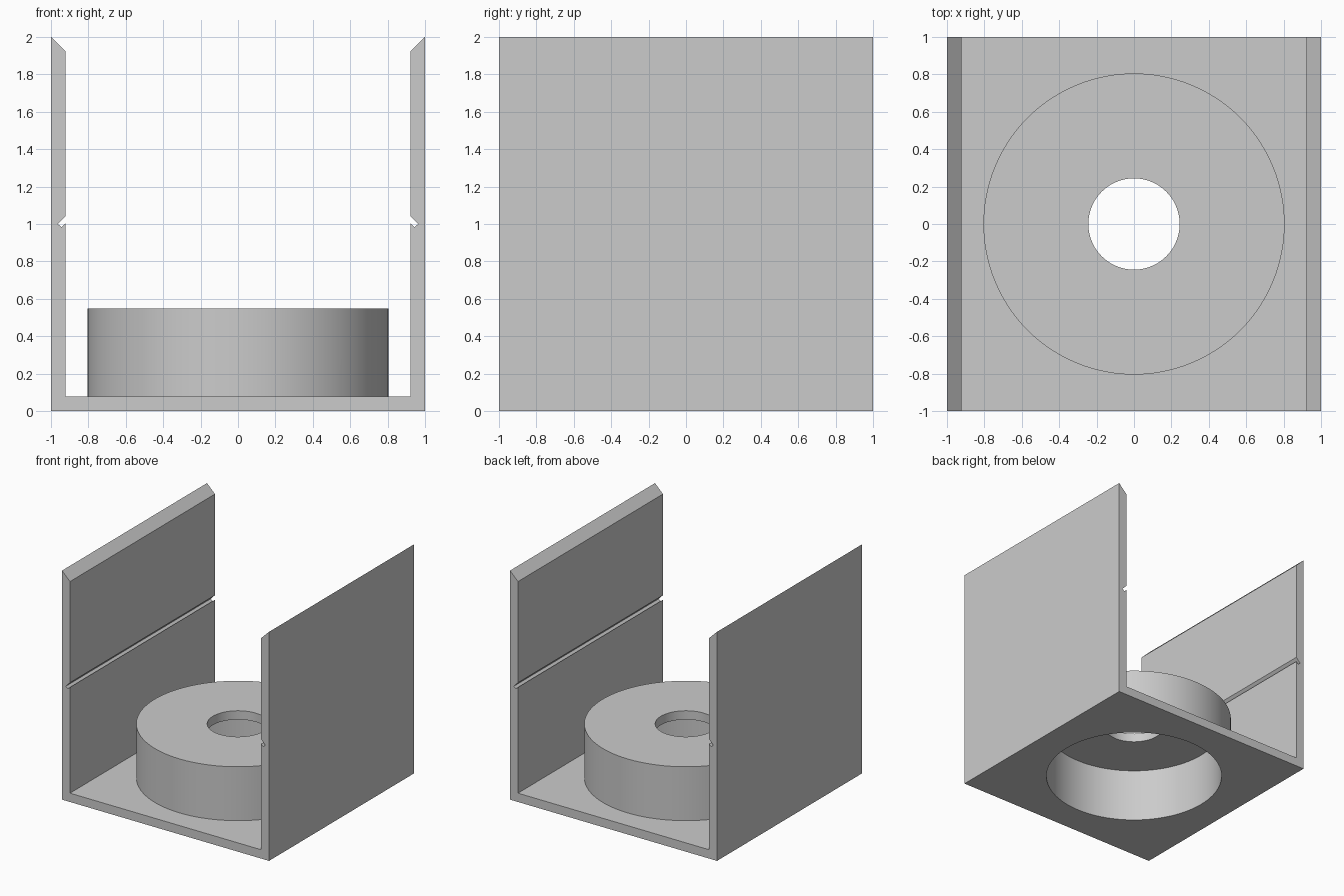
import bpy
import bmesh
import math

cube = bpy.data.objects.get("Cube")
if cube:
    bpy.data.objects.remove(cube, do_unlink=True)

grey = bpy.data.materials.new("plain_grey")
grey.use_nodes = True
colour = (0.6, 0.6, 0.6, 1)
grey.diffuse_color = colour
grey.node_tree.nodes["Principled BSDF"].inputs["Base Color"].default_value = colour

WALL = 0.077          # sheet thickness of floor, walls and housing
INNER = 1 - WALL
HOUSING_R, HOUSING_TOP = 0.805, 0.548


def add_object(name, bm):
    bmesh.ops.recalc_face_normals(bm, faces=bm.faces[:])
    mesh = bpy.data.meshes.new(name)
    bm.to_mesh(mesh)
    bm.free()
    mesh.materials.append(grey)
    obj = bpy.data.objects.new(name, mesh)
    bpy.context.collection.objects.link(obj)
    return obj


def cylinder(name, radius, z0, z1):
    bm = bmesh.new()
    bmesh.ops.create_cone(bm, cap_ends=True, segments=96, radius1=radius,
                          radius2=radius, depth=z1 - z0)
    bmesh.ops.translate(bm, verts=bm.verts[:], vec=(0, 0, (z0 + z1) / 2))
    return add_object(name, bm)


def combine(target, tool, operation):
    mod = target.modifiers.new(tool.name, 'BOOLEAN')
    mod.operation = operation
    mod.solver = 'EXACT'
    mod.object = tool
    bpy.ops.object.select_all(action='DESELECT')
    bpy.context.view_layer.objects.active = target
    target.select_set(True)
    bpy.ops.object.modifier_apply(modifier=mod.name)
    bpy.data.objects.remove(tool, do_unlink=True)


# U-shaped bracket: mirrored half profile with snap groove and bevelled lip
half = [(1, 0), (1, 2), (INNER, 1.925), (INNER, 1.042), (0.963, 1.0),
        (0.943, 0.982), (INNER, 1.002), (INNER, WALL)]
profile = half + [(-x, z) for x, z in reversed(half)]
bm = bmesh.new()
face = bm.faces.new([bm.verts.new((x, -1, z)) for x, z in profile])
extruded = bmesh.ops.extrude_face_region(bm, geom=[face])["geom"]
bmesh.ops.translate(bm, vec=(0, 2, 0),
                    verts=[v for v in extruded if isinstance(v, bmesh.types.BMVert)])
bracket = add_object("bracket_with_housing", bm)

# Round housing, hollow from below, with a bore through its top
combine(bracket, cylinder("housing", HOUSING_R, WALL / 2, HOUSING_TOP), 'UNION')
combine(bracket, cylinder("cavity", HOUSING_R - WALL, -0.1, HOUSING_TOP - WALL), 'DIFFERENCE')
combine(bracket, cylinder("bore", 0.244, 0.2, HOUSING_TOP + 0.1), 'DIFFERENCE')

bpy.ops.object.shade_smooth_by_angle(angle=math.radians(20))
